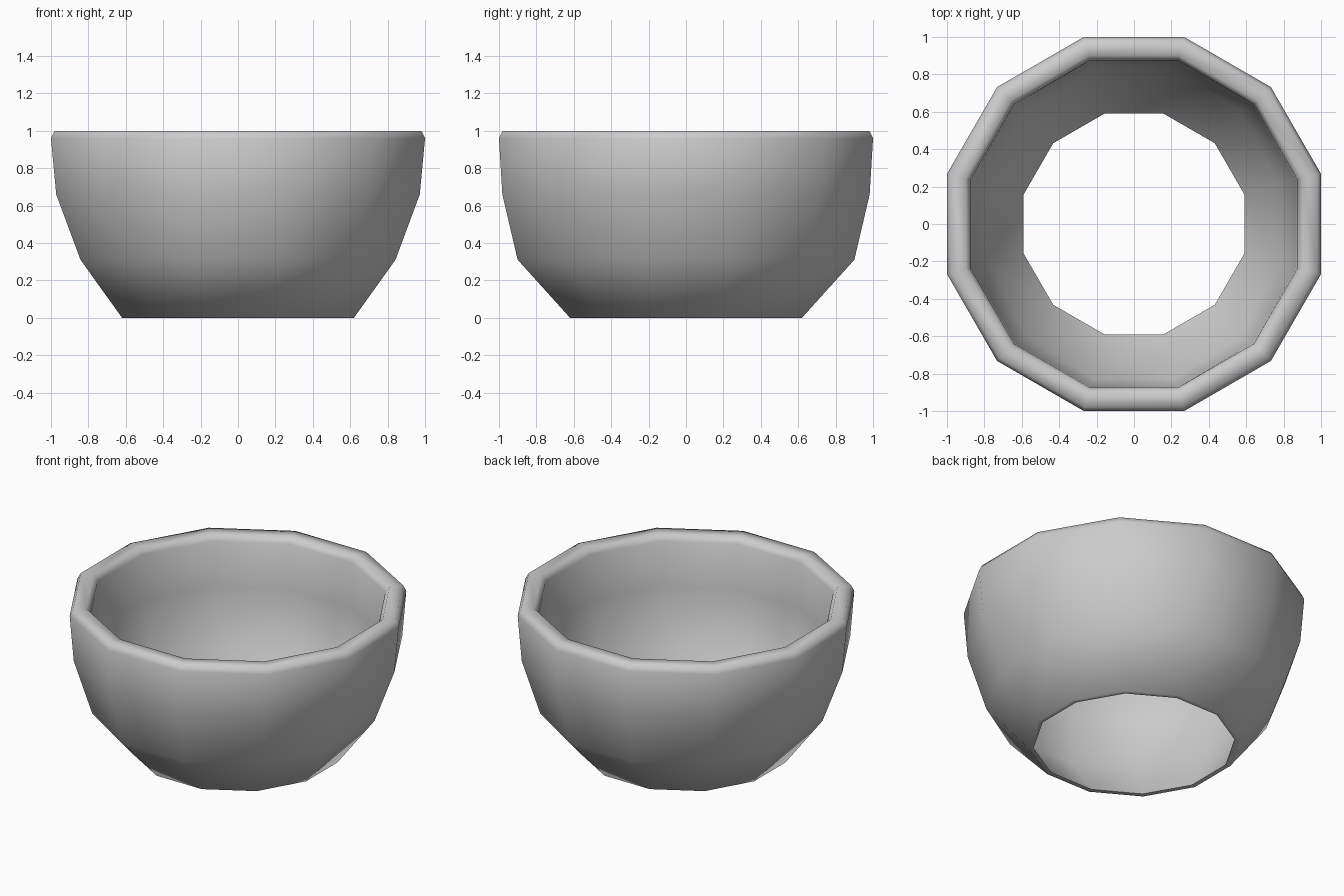
import bpy
import bmesh
from math import cos, sin, pi

cube = bpy.data.objects.get("Cube")
if cube:
    bpy.data.objects.remove(cube)

SIDES = 12
APOTHEM = cos(pi / SIDES)

# Wall section: half width in x, half width in y, height;
# runs up the outside, over the rim and down the inside
SECTION = [
    (0.62, 0.62, 0.0),
    (0.842, 0.90, 0.31),
    (0.972, 0.982, 0.66),
    (1.0, 1.0, 0.96),
    (0.98, 0.98, 1.0),
    (0.90, 0.90, 1.0),
    (0.875, 0.875, 0.96),
    (0.865, 0.87, 0.66),
    (0.77, 0.83, 0.31),
    (0.59, 0.59, 0.0),
]

# Clay colour
clay = bpy.data.materials.new("grey clay")
clay.use_nodes = True
colour = (0.6, 0.6, 0.6, 1.0)
clay.diffuse_color = colour
clay.node_tree.nodes["Principled BSDF"].inputs["Base Color"].default_value = colour


def add_ring(bm, half_x, half_y, z):
    """Twelve-sided ring with flat sides facing the axes."""
    angles = [(i + 0.5) * 2 * pi / SIDES for i in range(SIDES)]
    return [bm.verts.new((half_x / APOTHEM * cos(a), half_y / APOTHEM * sin(a), z))
            for a in angles]


# Open-bottomed bowl: rings joined into a closed wall
bm = bmesh.new()
rings = [add_ring(bm, *row) for row in SECTION]
for k, ring in enumerate(rings):
    following = rings[(k + 1) % len(rings)]
    for i in range(SIDES):
        j = (i + 1) % SIDES
        bm.faces.new((ring[i], ring[j], following[j], following[i]))
bmesh.ops.recalc_face_normals(bm, faces=bm.faces)

mesh = bpy.data.meshes.new("bowl")
bm.to_mesh(mesh)
bm.free()
mesh.materials.append(clay)
bowl = bpy.data.objects.new("bowl", mesh)
bpy.context.collection.objects.link(bowl)

# Smooth wall and rounded rim
bpy.ops.object.select_all(action="DESELECT")
bowl.select_set(True)
bpy.context.view_layer.objects.active = bowl
bpy.ops.object.shade_smooth_by_angle(angle=1.4)
